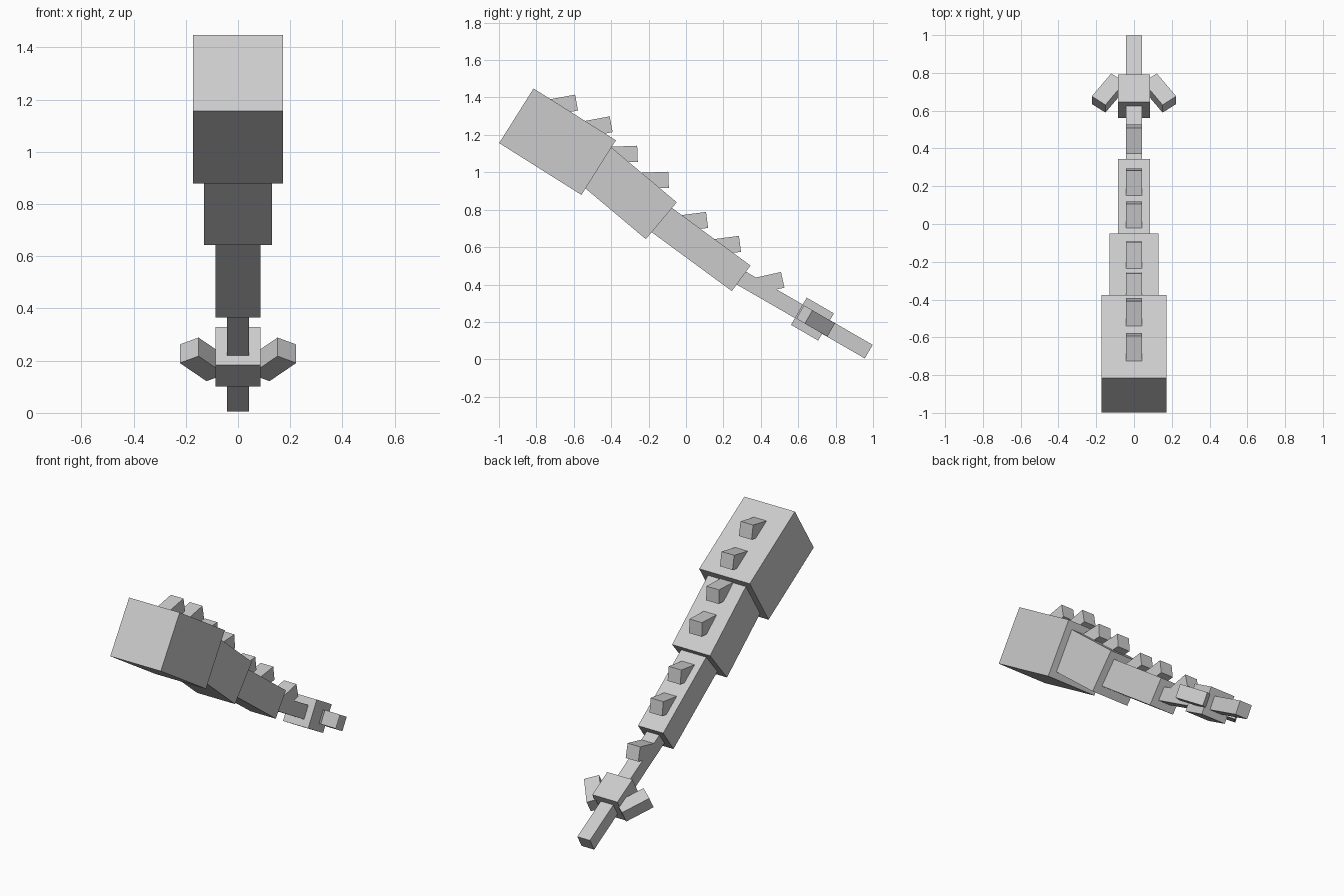
import bpy
from math import radians, sin, cos
from mathutils import Matrix, Vector

if "Cube" in bpy.data.objects:
    bpy.data.objects.remove(bpy.data.objects["Cube"])

grey = bpy.data.materials.new("light_grey")
grey.diffuse_color = (0.6, 0.6, 0.6, 1)
grey.use_nodes = True
grey.node_tree.nodes["Principled BSDF"].inputs["Base Color"].default_value = grey.diffuse_color


def slope(deg):
    """Rotation whose local +y runs backward and down by deg."""
    return Matrix.Rotation(radians(-deg), 4, 'X')


def box(name, size, matrix):
    bpy.ops.mesh.primitive_cube_add(size=1)
    ob = bpy.context.object
    ob.name = name
    ob.data.transform(matrix @ Matrix.Diagonal((*size, 1)))
    ob.data.materials.append(grey)
    return ob


def segment(name, end_y, end_z, deg, width, height, length):
    """Box whose rear face is centred on (end_y, end_z)."""
    m = Matrix.Translation((0, end_y, end_z)) @ slope(deg)
    return box(name, (width, length, height), m @ Matrix.Translation((0, -length / 2, 0)))


# Tail segments, thick to thin
segment("tail_base", -0.467, 1.025, 32.2, 0.345, 0.345, 0.52)
segment("tail_upper", -0.132, 0.741, 40, 0.259, 0.257, 0.47)
segment("tail_lower", 0.295, 0.433, 36.3, 0.172, 0.169, 0.54)
segment("tail_tip", 0.977, 0.041, 30, 0.086, 0.084, 0.82)

# Spines: top rear corner (y, z) and pitch
spines = [(-0.593, 1.415, -10.5), (-0.408, 1.299, -10.5),
          (-0.261, 1.142, -2.2), (-0.095, 1.003, -2.2),
          (0.107, 0.788, -7.5), (0.283, 0.66, -7.5), (0.508, 0.467, -12.5)]
for i, (y, z, deg) in enumerate(spines):
    m = Matrix.Translation((0, y, z)) @ slope(deg)
    box(f"spine_{i + 1}", (0.086, 0.14, 0.086), m @ Matrix.Translation((0, -0.07, -0.043)))

# Block near the tip with two angled prongs
hub = Matrix.Translation((0, 0.676, 0.215)) @ slope(30)
box("tip_block", (0.172, 0.168, 0.168), hub)
for side, label in ((1, "right"), (-1, "left")):
    m = hub @ Matrix.Translation((side * 0.136, 0.02, 0))
    m = m @ Matrix.Rotation(radians(side * 36.3), 4, 'Z')
    box(f"{label}_prong", (0.089, 0.173, 0.082), m)
